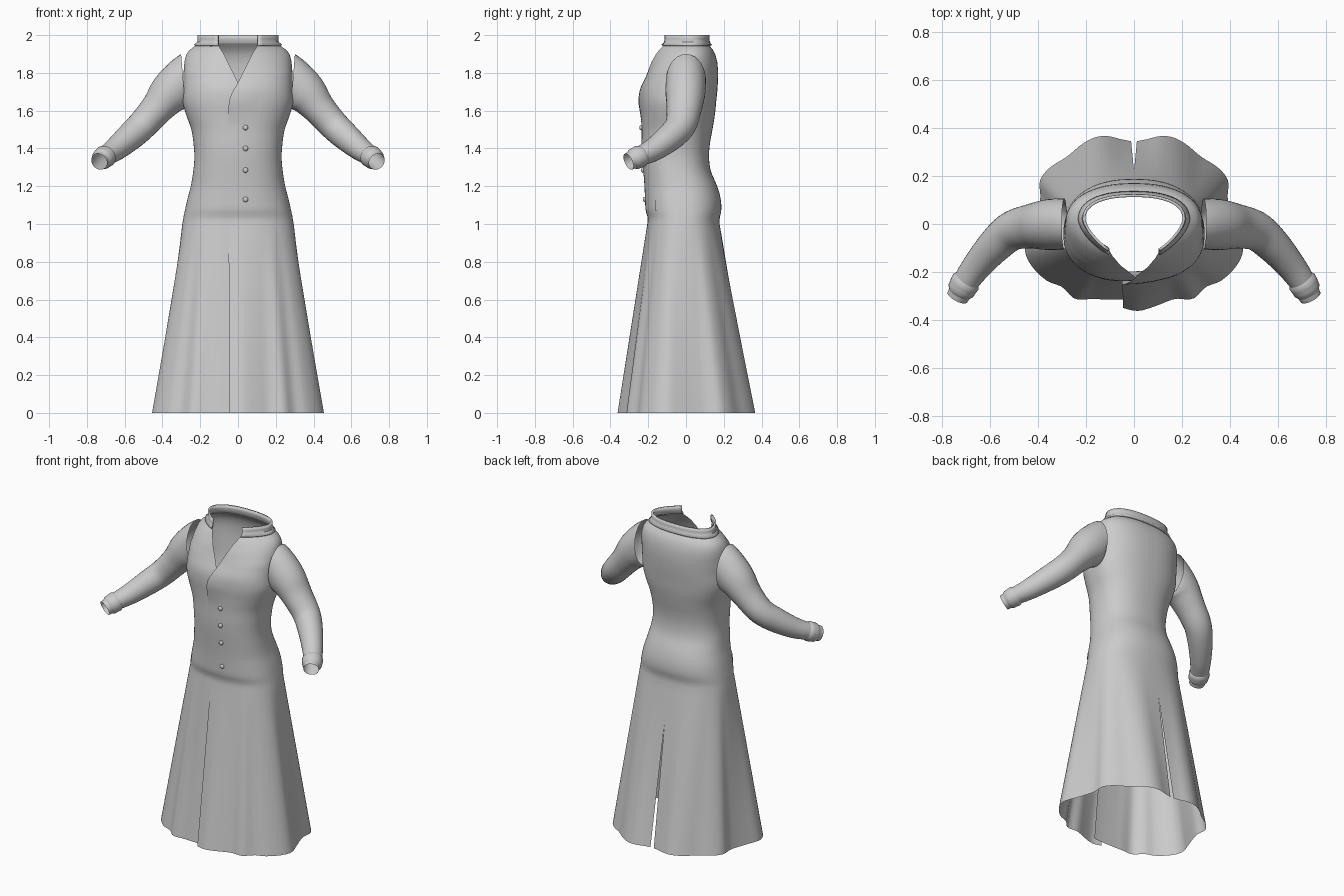
import bpy, bmesh, math
from mathutils import Vector

if "Cube" in bpy.data.objects:
    bpy.data.objects.remove(bpy.data.objects["Cube"])

cloth = bpy.data.materials.new("grey_cloth")
cloth.diffuse_color = (0.6, 0.6, 0.6, 1)
cloth.use_nodes = True
cloth.node_tree.nodes["Principled BSDF"].inputs["Base Color"].default_value = cloth.diffuse_color


def finish(bm, name, angle=50):
    me = bpy.data.meshes.new(name)
    bm.to_mesh(me)
    bm.free()
    ob = bpy.data.objects.new(name, me)
    bpy.context.collection.objects.link(ob)
    me.materials.append(cloth)
    bpy.ops.object.select_all(action='DESELECT')
    ob.select_set(True)
    bpy.context.view_layer.objects.active = ob
    bpy.ops.object.shade_smooth_by_angle(angle=math.radians(angle))
    return ob


def spline(pts, t):
    """Smooth curve through pts, t from 0 to 1."""
    n = len(pts) - 1
    i = min(int(t * n), n - 1)
    u = t * n - i
    a, b, c, d = (pts[max(0, min(n, i + k))] for k in (-1, 0, 1, 2))
    return [0.5 * (2 * q + (r - p) * u + (2 * p - 5 * q + 4 * r - s) * u * u
                   + (3 * q - p - 3 * r + s) * u ** 3) for p, q, r, s in zip(a, b, c, d)]


def table(rows, z):
    """Smooth lookup in rows keyed by their first column."""
    n = len(rows) - 1
    for i in range(n):
        if z <= rows[i + 1][0]:
            break
    u = (z - rows[i][0]) / (rows[i + 1][0] - rows[i][0])
    return spline(rows, (i + max(0, min(0.9999, u))) / n)[1:]


def grid(bm, rows, flip=False, closed=False):
    vs = [[bm.verts.new(p) for p in r] for r in rows]
    for r0, r1 in zip(vs, vs[1:]):
        m = len(r0)
        for j in range(m if closed else m - 1):
            k = (j + 1) % m
            f = [r0[j], r0[k], r1[k], r1[j]]
            bm.faces.new(f[::-1] if flip else f)


# Body profile: height, half width, front, back
BODY = [(0.9, .312, -.222, .195), (1.0, .295, -.205, .178), (1.04, .288, -.204, .180),
        (1.07, .281, -.214, .187), (1.13, .268, -.217, .184), (1.2, .25, -.22, .165),
        (1.28, .237, -.226, .132), (1.35, .231, -.232, .122), (1.42, .235, -.235, .126),
        (1.5, .247, -.235, .14), (1.58, .275, -.238, .153), (1.65, .293, -.242, .16),
        (1.72, .291, -.236, .167), (1.8, .288, -.205, .17), (1.86, .283, -.185, .165),
        (1.9, .272, -.168, .154), (1.93, .248, -.158, .138), (1.955, .205, -.15, .115)]
# Front edge of a panel: height, x
EDGE = [(1.62, -.05), (1.68, -.038), (1.75, 0), (1.82, .035), (1.9, .075), (1.96, .108)]
# Hem outline of one half, front to back
HEM = [(.1, -.338), (.17, -.312), (.245, -.312), (.30, -.262), (.365, -.235), (.43, -.17),
       (.455, -.1), (.43, -.02), (.405, .05), (.39, .11), (.392, .18), (.35, .235),
       (.28, .28), (.22, .33), (.165, .36), (.11, .366), (.05, .352), (.012, .345)]
HEM_OVER = [(-.045, -.35), (.02, -.362)] + HEM
HEM_UNDER = [(-.04, -.32), (.02, -.32), (.1, -.316)] + HEM[1:]


def section(z, s, xe, grow=0.0):
    """Point on the torso; s runs from the front edge x=xe to the back centre."""
    a, f, b = table(BODY, min(z, 1.955))
    a, f, b = a + grow, f - grow, b + grow
    k = max(0, min(1, (z - 1.8) / .155))
    yc = (f + b) / 2 * (1 - k) + .02 * k
    nf = 2.35 - .85 * k
    phi0 = math.copysign(math.asin(min(1, (abs(xe) / a) ** (nf / 2))), xe)
    phi = phi0 + (math.pi - phi0) * s
    n = nf if phi < math.pi / 2 else 2.35
    sn, cs = math.sin(phi), math.cos(phi)
    x = math.copysign(a * abs(sn) ** (2 / n), sn) if s < 1 else 0
    d = (yc - f) if cs > 0 else (b - yc)
    return Vector((x, yc - math.copysign(d * abs(cs) ** (2 / n), cs), z))


def panel(bm, side):
    zs = [i * .05 for i in range(20)] + [1 + i * .02 for i in range(48)] + [1.955]
    rows = []
    for z in zs:
        xe = table(EDGE, z)[0] if z > 1.62 else -.05
        row = []
        for j in range(61):
            s = j / 60
            if z < 1:      # flared skirt with folds and a back vent
                p = section(1, s, -.05)
                h = spline(HEM_OVER if side > 0 else HEM_UNDER, s)
                t = 1 - z
                p = Vector((p.x + (h[0] - p.x) * t, p.y + (h[1] - p.y) * t, z))
                if j == 60:
                    p.x = .012 * max(0, 1 - z / .75)
            else:
                p = section(z, s, xe)
            near = max(0, 1 - s * 8)
            if side < 0:   # under layer of the front overlap
                p.y += .008 * near
            else:          # lifted lapel edge
                p.y -= .012 * near * max(0, 1 - abs(z - 1.65) / .12)
            row.append((p.x * side, p.y, p.z))
        rows.append(row)
    grid(bm, rows, side < 0)


# Coat body: two front-to-back panels joined along the back seam
bm = bmesh.new()
panel(bm, 1)
panel(bm, -1)
bmesh.ops.remove_doubles(bm, verts=bm.verts, dist=1e-4)
finish(bm, "coat_body")

# Standing collar, open at the front
bm = bmesh.new()
rows = []
for z, g in ((1.945, .009), (1.96, .006), (1.98, .003), (2.0, .003)):
    half = [section(z, j / 24, .105, g) for j in range(25)]
    rows.append([Vector((-p.x, p.y, p.z)) for p in half] + half[-2::-1])
grid(bm, rows, True)
collar = finish(bm, "collar", 40)
mod = collar.modifiers.new("thickness", 'SOLIDIFY')
mod.thickness, mod.offset = .012, 0

# Sleeve path: x, y, z, radius in depth, radius in height
ARM = [(.29, 0, 1.76, .106, .14), (.355, -.003, 1.70, .106, .115), (.43, -.01, 1.61, .093, .088),
       (.51, -.03, 1.52, .082, .079), (.58, -.09, 1.455, .073, .073), (.65, -.17, 1.395, .062, .062),
       (.70, -.24, 1.36, .054, .052), (.735, -.305, 1.33, .046, .046)]


def tube(name, t0, t1, steps, side, grow=lambda u: 0):
    rows = []
    for i in range(steps + 1):
        t = t0 + (t1 - t0) * i / steps
        x, y, z, ry, rz = spline(ARM, t)
        d = Vector(spline(ARM, min(1, t + .02))[:3]) - Vector(spline(ARM, max(0, t - .02))[:3])
        d = d.normalized().lerp(Vector((1, 0, -.08)), max(0, 1 - t * 5)).normalized()
        up = (Vector((0, 0, 1)) - d * d.z).normalized()
        out = d.cross(up)
        g = grow(i / steps)
        row = []
        for j in range(28):
            a = 2 * math.pi * j / 28
            p = Vector((x, y, z)) + out * math.cos(a) * (ry + g) + up * math.sin(a) * (rz + g)
            row.append((p.x * side, p.y, p.z))
        rows.append(row)
    bm = bmesh.new()
    grid(bm, rows, side < 0, True)
    bmesh.ops.recalc_face_normals(bm, faces=bm.faces)
    finish(bm, name)


for side, tag in ((1, "left"), (-1, "right")):
    tube(tag + "_sleeve", 0, 1, 36, side)
    # Turned cuff band
    tube(tag + "_cuff", .84, .95, 5, side, lambda u: .008 * min(1, 6 * u, 6 * (1 - u)))
    # Slanted pocket welt on the hip
    bm = bmesh.new()
    rows = []
    for z in (1.07, 1.09, 1.11, 1.125):
        rows.append([(p.x * side, p.y, p.z) for p in
                     (section(z, s, -.05, .005) for s in (.29, .30, .31))])
    grid(bm, rows, side < 0)
    finish(bm, tag + "_pocket_welt")

# Buttons down the front
for i, z in enumerate((1.51, 1.40, 1.285, 1.13)):
    bm = bmesh.new()
    bmesh.ops.create_uvsphere(bm, u_segments=12, v_segments=8, radius=.014)
    y = table(BODY, z)[1]
    for v in bm.verts:
        v.co = Vector((v.co.x + .04, v.co.y * .7 + y - .002, v.co.z + z))
    finish(bm, "button_%d" % (i + 1))
